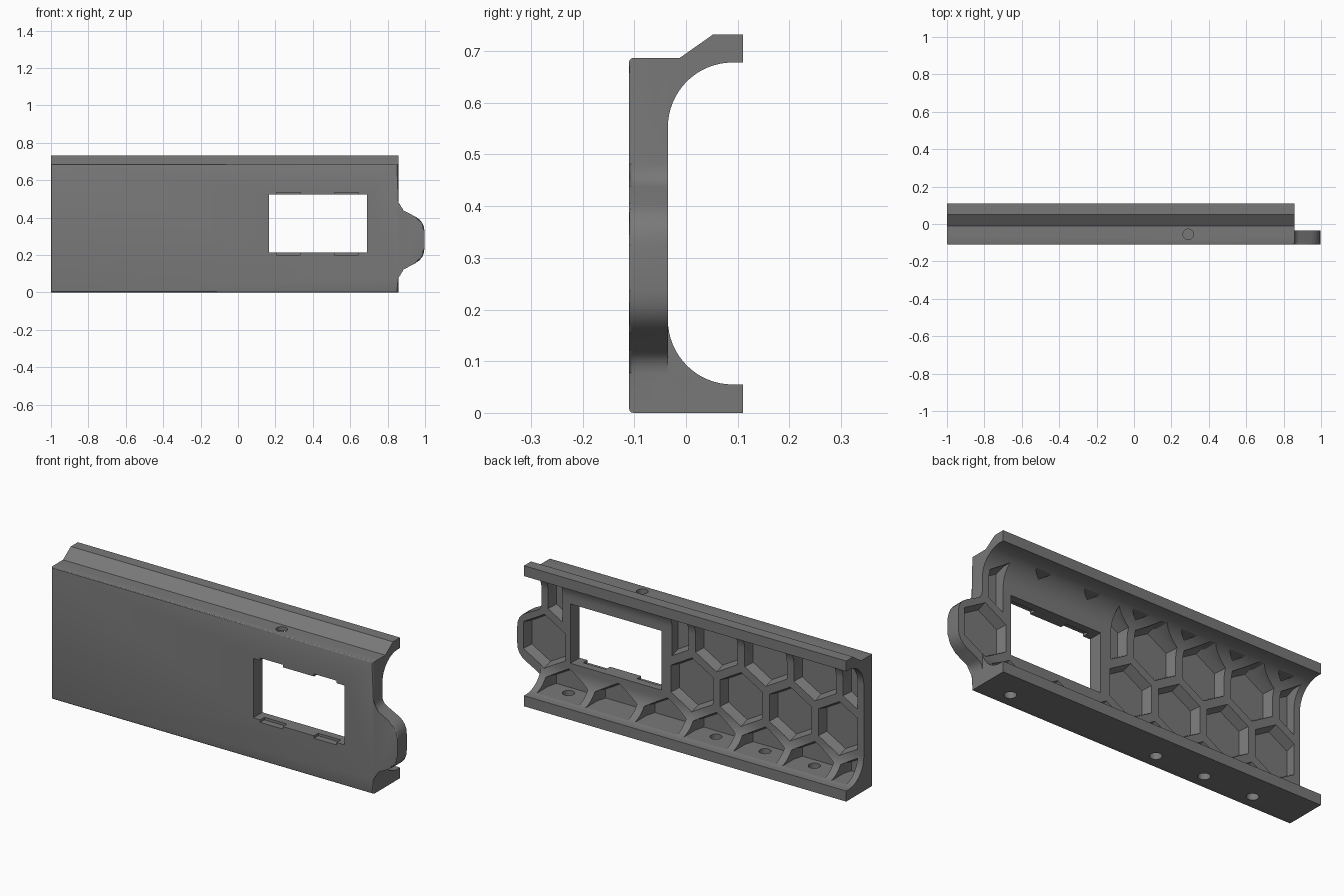
import bpy, bmesh, math
from mathutils import Vector

if "Cube" in bpy.data.objects:
    bpy.data.objects.remove(bpy.data.objects["Cube"])

grey = bpy.data.materials.new("mid_grey")
grey.diffuse_color = (0.19, 0.19, 0.19, 1)
grey.use_nodes = True
grey.node_tree.nodes["Principled BSDF"].inputs["Base Color"].default_value = grey.diffuse_color


def make_object(name, bm):
    bmesh.ops.recalc_face_normals(bm, faces=bm.faces[:])
    mesh = bpy.data.meshes.new(name)
    bm.to_mesh(mesh)
    bm.free()
    mesh.materials.append(grey)
    obj = bpy.data.objects.new(name, mesh)
    bpy.context.collection.objects.link(obj)
    return obj


def add_loft(bm, rings):
    """Closed solid through rings with equal point counts."""
    rows = [[bm.verts.new(p) for p in ring] for ring in rings]
    n = len(rows[0])
    for a, b in zip(rows, rows[1:]):
        for i in range(n):
            j = (i + 1) % n
            bm.faces.new((a[i], a[j], b[j], b[i]))
    bm.faces.new(rows[0][::-1])
    bm.faces.new(rows[-1])


def add_box(bm, x0, x1, y0, y1, z0, z1):
    add_loft(bm, [[(x0, y, z0), (x1, y, z0), (x1, y, z1), (x0, y, z1)] for y in (y0, y1)])


def add_drill(bm, x, y, z0, z1, r):
    ring = [(x + r * math.cos(t * math.pi / 12), y + r * math.sin(t * math.pi / 12)) for t in range(24)]
    add_loft(bm, [[(px, py, z) for px, py in ring] for z in (z0, z1)])


def combine(target, bm, operation, name="cutter"):
    other = make_object(name, bm)
    other.hide_render = True
    mod = target.modifiers.new(name, 'BOOLEAN')
    mod.operation = operation
    mod.solver = 'EXACT'
    mod.object = other
    bpy.context.view_layer.objects.active = target
    bpy.ops.object.modifier_apply(modifier=mod.name)
    bpy.data.objects.remove(other, do_unlink=True)


def round_corners(points, steps=4):
    """Points are (x, z, radius); radius 0 keeps the corner sharp."""
    out = []
    for i, (x, z, r) in enumerate(points):
        p = Vector((x, z))
        if r == 0:
            out.append(p)
            continue
        a = (Vector(points[i - 1][:2]) - p).normalized() * r
        b = (Vector(points[(i + 1) % len(points)][:2]) - p).normalized() * r
        for k in range(steps + 1):
            t = k / steps
            out.append(p + a * (1 - t) ** 2 + b * t ** 2)
    return out


FRONT, WALL, BACK, END = -0.11, -0.035, 0.11, 0.857

# Front plate with the end tab, front rim slightly rounded
outline = round_corners([
    (-1, 0, 0), (END, 0, 0), (END, 0.107, 0.03), (0.997, 0.182, 0.055),
    (0.997, 0.38, 0.055), (END, 0.452, 0.03), (END, 0.687, 0), (-1, 0.687, 0)])
bm = bmesh.new()
add_loft(bm, [[(p.x, y, p.y) for p in outline] for y in (FRONT, WALL)])
rim = [e for e in bm.edges if all(abs(v.co.y - FRONT) < 1e-5 for v in e.verts)]
bmesh.ops.bevel(bm, geom=rim, offset=0.008, segments=3, profile=0.5, affect='EDGES')
panel = make_object("channel_panel", bm)


# Channel with coved lips along the top and bottom
def cove(cz, a0, a1, n=16):
    return [(0.09 + 0.125 * math.cos(math.radians(a0 + (a1 - a0) * i / n)),
             cz + 0.125 * math.sin(math.radians(a0 + (a1 - a0) * i / n))) for i in range(n + 1)]


profile = [(-0.06, 0), (BACK, 0), (BACK, 0.055)] + cove(0.18, 270, 180) + cove(0.553, 180, 90)
profile += [(BACK, 0.678), (BACK, 0.732), (0.052, 0.732), (-0.012, 0.687), (-0.06, 0.687)]
bm = bmesh.new()
add_loft(bm, [[(x, y, z) for y, z in profile] for x in (-1, END)])
combine(panel, bm, 'UNION', "lips")

# Honeycomb pockets in the back, clipped at the ends, lips and window frame
PITCH, X0, Z0 = 0.2833, -0.01, 0.288
ROW = PITCH * math.sqrt(3) / 2


def add_pocket(bm, cx, cz, x0=-0.965, x1=0.83):
    part = bmesh.new()
    rings = []
    for y, r in ((-0.085, 0.124), (WALL, 0.14), (0.06, 0.14)):
        rings.append([(cx + r * math.sin(k * math.pi / 3), y, cz + r * math.cos(k * math.pi / 3))
                      for k in range(6)])
    add_loft(part, rings)
    bmesh.ops.recalc_face_normals(part, faces=part.faces[:])
    for co, no in (((x0, 0, 0), (-1, 0, 0)), ((x1, 0, 0), (1, 0, 0)),
                   ((0, 0, 0.058), (0, 0, -1)), ((0, 0, 0.666), (0, 0, 1))):
        geom = part.verts[:] + part.edges[:] + part.faces[:]
        cut = bmesh.ops.bisect_plane(part, geom=geom, plane_co=co, plane_no=no, clear_outer=True)
        edges = [e for e in cut['geom_cut'] if isinstance(e, bmesh.types.BMEdge)]
        if edges:
            bmesh.ops.holes_fill(part, edges=[e for e in edges if e.is_boundary], sides=0)
    temp = bpy.data.meshes.new("pocket")
    part.to_mesh(temp)
    part.free()
    bm.from_mesh(temp)
    bpy.data.meshes.remove(temp)


bm = bmesh.new()
for k in range(-3, 1):                       # middle row
    add_pocket(bm, X0 + k * PITCH, Z0)
add_pocket(bm, X0 + 3 * PITCH, Z0, x1=0.99)  # tab pocket
for k in range(-3, 3):                       # row under the top lip
    add_pocket(bm, X0 + k * PITCH, Z0 + 2 * ROW)
for k in range(-4, 3):                       # row along the bottom lip
    add_pocket(bm, X0 + (k + 0.5) * PITCH, Z0 - ROW)
for k in range(-4, 0):                       # upper row
    add_pocket(bm, X0 + (k + 0.5) * PITCH, Z0 + ROW)
add_pocket(bm, X0 + 0.5 * PITCH, Z0 + ROW, x1=0.105)
add_pocket(bm, X0 + 2.5 * PITCH, Z0 + ROW, x0=0.735)
combine(panel, bm, 'DIFFERENCE')

# Window through the plate
bm = bmesh.new()
add_box(bm, 0.165, 0.69, -0.2, 0.2, 0.213, 0.522)
combine(panel, bm, 'DIFFERENCE')

# Clip notches in the front edge of the window
bm = bmesh.new()
for x in (0.205, 0.515):
    add_box(bm, x, x + 0.13, -0.2, -0.075, 0.2, 0.535)
combine(panel, bm, 'DIFFERENCE')

# Screw holes in the bottom and the top
bm = bmesh.new()
for k in (-2.5, -1.5, -0.5, 2.5):
    add_drill(bm, X0 + k * PITCH, -0.03, -0.05, 0.1, 0.029)
add_drill(bm, 0.29, -0.055, 0.6, 0.8, 0.028)
combine(panel, bm, 'DIFFERENCE')

panel.select_set(True)
bpy.context.view_layer.objects.active = panel
bpy.ops.object.shade_smooth_by_angle(angle=math.radians(25))
